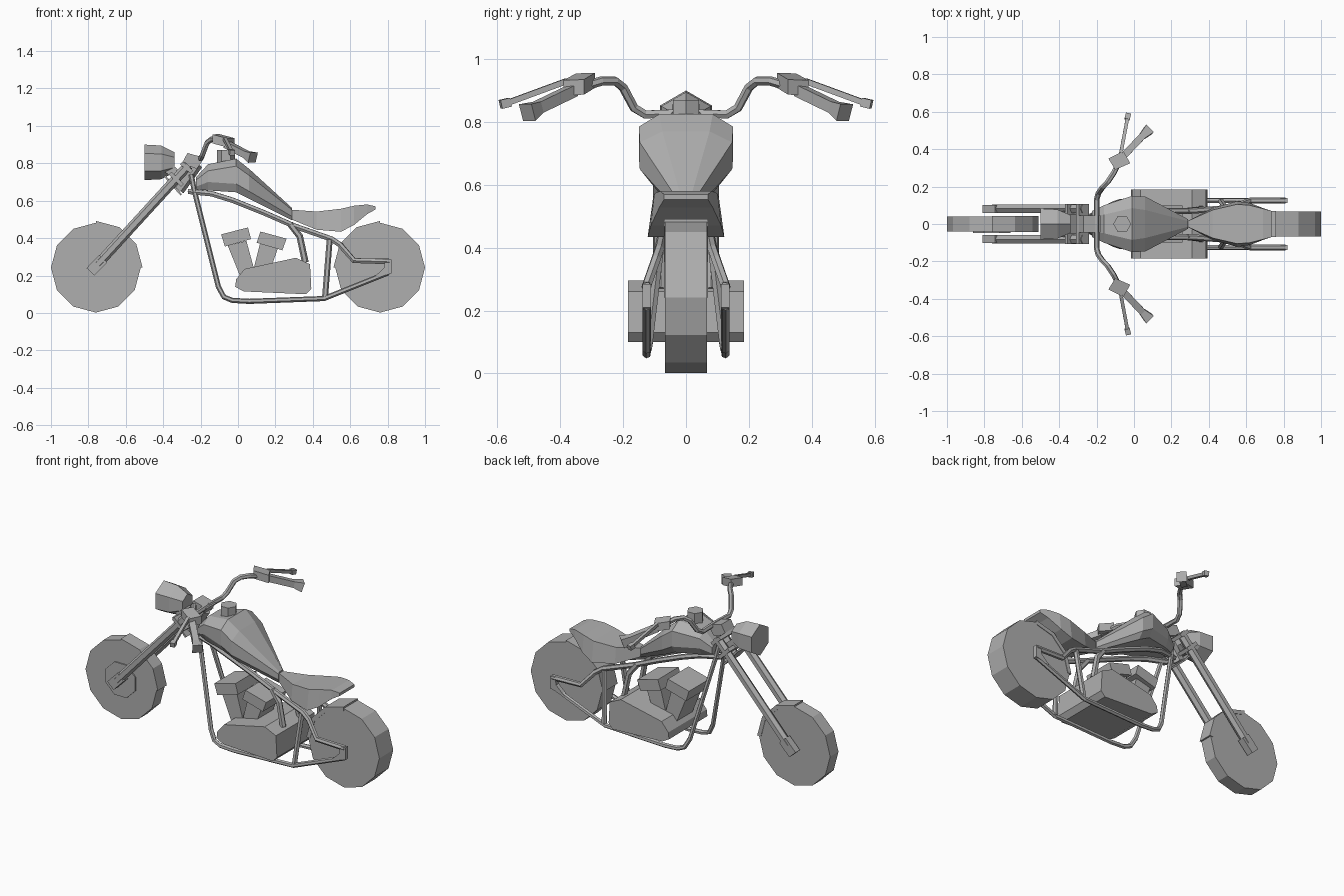
import bpy, bmesh
from math import sin, cos, pi, radians
from mathutils import Vector as V

# One dark grey paint for every part
GREY = bpy.data.materials.new("dark_grey")
GREY.diffuse_color = (0.43, 0.43, 0.43, 1)


def loft(name, rings, mirror=False):
    """Skin a list of equal-length point rings and cap both ends."""
    bm = bmesh.new()
    vs = [[bm.verts.new(p) for p in r] for r in rings]
    n = len(vs[0])
    for a, b in zip(vs, vs[1:]):
        for i in range(n):
            j = (i + 1) % n
            bm.faces.new((a[i], a[j], b[j], b[i]))
    bm.faces.new(vs[0][::-1])
    bm.faces.new(vs[-1])
    bmesh.ops.recalc_face_normals(bm, faces=bm.faces)
    me = bpy.data.meshes.new(name)
    bm.to_mesh(me)
    bm.free()
    me.materials.append(GREY)
    ob = bpy.data.objects.new(name, me)
    bpy.context.collection.objects.link(ob)
    if mirror:
        m = ob.modifiers.new("Mirror", 'MIRROR')
        m.use_axis = (False, True, False)
        m.use_mirror_merge = False
    return ob


def prism(name, profile, y0, y1, mirror=False):
    """Extrude an xz profile from y0 to y1."""
    return loft(name, [[(x, y, z) for x, z in profile] for y in (y0, y1)], mirror)


def tube(name, pts, radii, sides=6, mirror=True):
    """Sweep a polygon along a path; radii is one value or one per point."""
    pts = [V(p) for p in pts]
    if not isinstance(radii, (list, tuple)):
        radii = [radii] * len(pts)
    rings, nrm = [], V((0.02, 0.03, 1))
    if abs((pts[1] - pts[0]).normalized().z) > 0.5:
        nrm = V((0, 1, 0))
    for i, p in enumerate(pts):
        t = V((0, 0, 0))
        if i:
            t += (p - pts[i - 1]).normalized()
        if i < len(pts) - 1:
            t += (pts[i + 1] - p).normalized()
        t.normalize()
        nrm = (nrm - t * nrm.dot(t)).normalized()
        b = t.cross(nrm)
        off = pi / sides
        rings.append([p + radii[i] * (cos(off + 2 * pi * k / sides) * nrm + sin(off + 2 * pi * k / sides) * b)
                      for k in range(sides)])
    return loft(name, rings, mirror)


def disc(cx, cz, r, n, a0=0.0):
    return [(cx + r * cos(a0 + 2 * pi * i / n), cz + r * sin(a0 + 2 * pi * i / n)) for i in range(n)]


def section(x, *half):
    """Symmetric cross-section at station x from (y, z) half-profile points."""
    return [(x, y, z) for y, z in half] + [(x, -y, z) for y, z in half[::-1]]


# Wheels, fenders and the brake hub on one side
WZ = 0.242
for name, cx, hw, a0 in (("front", -0.76, 0.04, 0), ("rear", 0.76, 0.067, 90)):
    prism(name + "_wheel", disc(cx, WZ, 0.24, 12), -hw, hw)
    loft(name + "_fender", [[(cx + r * cos(a), y, WZ + r * sin(a))
                             for r, y in ((0.25, -hw - .003), (0.25, hw + .003),
                                          (0.225, hw + .003), (0.225, -hw - .003))]
                            for a in (radians(a0 + 30 * i) for i in range(4))])
prism("front_hub", disc(-0.76, WZ, 0.108, 8, pi / 8), -0.047, 0)

# Fork legs with dropout blocks
tube("fork_leg", [(-0.75, 0.082, 0.26), (-0.265, 0.082, 0.79)], 0.026)
prism("fork_dropout", [(-0.81, 0.24), (-0.768, 0.2), (-0.70, 0.27), (-0.742, 0.31)], 0.06, 0.102, True)

# Triple clamps and steering head
prism("lower_clamp", [(-0.395, 0.728), (-0.388, 0.736), (-0.3, 0.635), (-0.308, 0.628)], -0.07, 0.07)
prism("headlight_bracket", [(-0.4, 0.76), (-0.36, 0.8), (-0.29, 0.74), (-0.33, 0.71)], -0.05, 0.05)
prism("fork_clamp", [(-0.37, 0.74), (-0.355, 0.755), (-0.29, 0.69), (-0.305, 0.675)], -0.108, 0.108)
prism("upper_clamp", [(-0.3, 0.80), (-0.27, 0.855), (-0.18, 0.83), (-0.22, 0.77)], -0.045, 0.045)
prism("fork_bridge", [(-0.31, 0.795), (-0.295, 0.81), (-0.24, 0.76), (-0.255, 0.745)], -0.108, 0.108)
tube("steering_head", [(-0.32, 0, 0.66), (-0.22, 0, 0.8)], 0.035, mirror=False)

# Headlight
loft("headlight", [[(x, r * sin(pi * k / 3), 0.805 + r * cos(pi * k / 3)) for k in range(6)]
                   for x, r in ((-0.5, 0.095), (-0.41, 0.09), (-0.34, 0.055))])

# Handlebar, grips, control boxes and levers
tube("handlebar", [(-0.2, 0, 0.828), (-0.2, 0.13, 0.824), (-0.19, 0.165, 0.845), (-0.165, 0.2, 0.91),
                   (-0.14, 0.225, 0.93), (-0.11, 0.27, 0.93), (-0.08, 0.33, 0.912), (-0.06, 0.36, 0.9)], 0.015)
tube("grip", [(-0.06, 0.36, 0.9), (0.045, 0.47, 0.847), (0.08, 0.505, 0.83)], [0.026, 0.026, 0.04], 4)
loft("control_box", [[(x, y, 0.92 - 0.2 * (x + 0.08) - 0.15 * (y - 0.345) + h)
                      for x, y in ((-0.137, 0.35), (-0.057, 0.39), (-0.02, 0.325), (-0.1, 0.29))]
                     for h in (-0.024, 0.024)], True)
tube("lever", [(-0.07, 0.38, 0.93), (-0.035, 0.565, 0.862)], 0.013, 4)
tube("lever_end", [(-0.037, 0.56, 0.863), (-0.03, 0.59, 0.856)], 0.02, 4)

# Fuel tank and cap
loft("fuel_tank", [section(-0.225, (0.04, 0.725), (0.07, 0.71), (0.07, 0.675), (0.05, 0.66)),
                   section(-0.16, (0.05, 0.795), (0.10, 0.76), (0.10, 0.70), (0.08, 0.655)),
                   section(-0.01, (0.085, 0.825), (0.15, 0.785), (0.15, 0.69), (0.12, 0.645)),
                   section(0.06, (0.075, 0.77), (0.147, 0.735), (0.147, 0.65), (0.115, 0.61)),
                   section(0.29, (0.015, 0.56), (0.025, 0.55), (0.025, 0.515), (0.02, 0.495))])
loft("tank_cap", [[(-0.063 + 0.048 * cos(pi * k / 3), 0.048 * sin(pi * k / 3), z) for k in range(6)]
                  for z in (0.79, 0.87)])

# Seat
loft("seat", [section(x, (w, zt), (bw, zb)) for x, w, zt, bw, zb in (
    (0.285, 0.015, 0.552, 0.015, 0.5), (0.42, 0.075, 0.542, 0.085, 0.445),
    (0.55, 0.105, 0.557, 0.122, 0.434), (0.62, 0.1, 0.573, 0.112, 0.47),
    (0.69, 0.082, 0.58, 0.085, 0.528), (0.735, 0.07, 0.57, 0.07, 0.553))])

# Engine case and two cylinders in a V
prism("engine_case", [(-0.015, 0.14), (-0.01, 0.18), (0.035, 0.235), (0.31, 0.295), (0.385, 0.26),
                      (0.392, 0.13), (0.365, 0.1), (0.03, 0.115)], -0.185, 0.185)
prism("front_cylinder", [(-0.055, 0.36), (0.045, 0.385), (0.09, 0.22), (0.01, 0.2)], -0.075, 0.075)
prism("front_cylinder_head", [(-0.09, 0.42), (0.053, 0.457), (0.07, 0.395), (-0.07, 0.355)], -0.1, 0.1)
prism("rear_cylinder", [(0.12, 0.38), (0.215, 0.35), (0.165, 0.21), (0.08, 0.22)], -0.075, 0.075)
prism("rear_cylinder_head", [(0.12, 0.435), (0.26, 0.397), (0.237, 0.335), (0.1, 0.375)], -0.1, 0.1)

# Frame tubes
tube("lower_frame_rail", [(-0.25, 0.03, 0.74), (-0.235, 0.04, 0.66), (-0.105, 0.11, 0.14), (-0.075, 0.12, 0.085),
                          (-0.03, 0.125, 0.067), (0.06, 0.125, 0.062), (0.46, 0.125, 0.077), (0.805, 0.125, 0.215)],
     0.014)
tube("upper_frame_rail", [(-0.265, 0.03, 0.65), (-0.14, 0.06, 0.637), (-0.03, 0.07, 0.603), (0.14, 0.07, 0.535),
                          (0.3, 0.07, 0.465), (0.5, 0.085, 0.395), (0.545, 0.095, 0.365), (0.62, 0.125, 0.28),
                          (0.81, 0.125, 0.275)], 0.016)
tube("frame_strut", [(0.49, 0.085, 0.39), (0.465, 0.122, 0.08)], 0.016)
tube("seat_post", [(0.28, 0.07, 0.475), (0.33, 0.075, 0.41), (0.36, 0.08, 0.27)], 0.018)
prism("axle_plate", [(0.785, 0.285), (0.82, 0.285), (0.82, 0.21), (0.78, 0.2), (0.72, 0.185), (0.78, 0.24)],
      0.112, 0.138, True)
